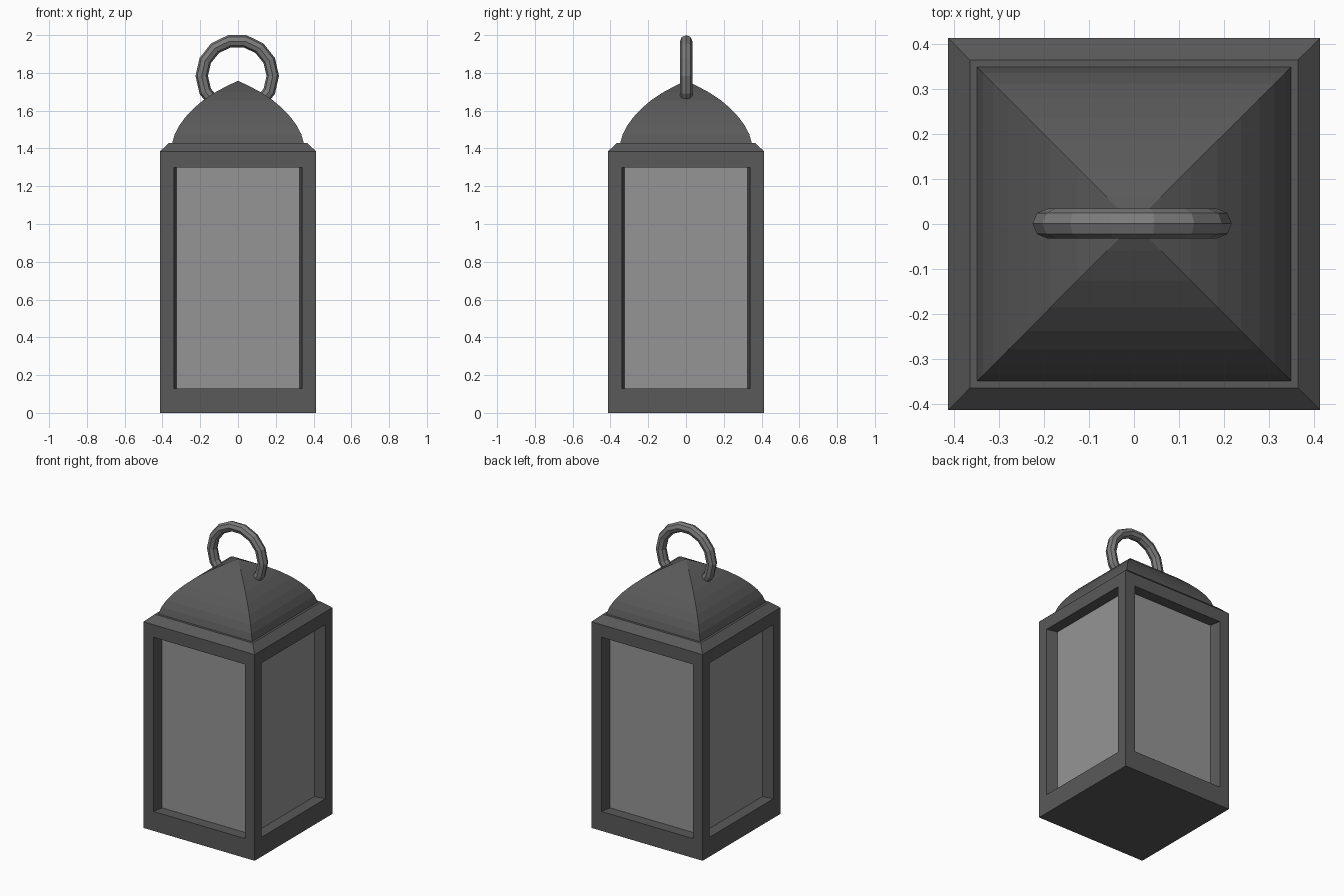
import bpy, bmesh
from math import radians

if "Cube" in bpy.data.objects:
    bpy.data.objects.remove(bpy.data.objects["Cube"])


def material(name, v):
    m = bpy.data.materials.new(name)
    m.diffuse_color = (v, v, v, 1)
    m.use_nodes = True
    m.node_tree.nodes["Principled BSDF"].inputs["Base Color"].default_value = m.diffuse_color
    return m


DARK = material("dark_metal", 0.1)
GLASS = material("glass", 0.3)
RING = material("ring_metal", 0.2)


def finish(name, bm, mat):
    bmesh.ops.remove_doubles(bm, verts=bm.verts, dist=1e-5)
    bmesh.ops.recalc_face_normals(bm, faces=bm.faces)
    me = bpy.data.meshes.new(name)
    bm.to_mesh(me)
    bm.free()
    me.materials.append(mat)
    ob = bpy.data.objects.new(name, me)
    bpy.context.collection.objects.link(ob)
    return ob


def loft(name, loops, mat):
    """Skin a list of point loops and cap both ends; a one-point last loop is an apex."""
    bm = bmesh.new()
    rings = [[bm.verts.new(p) for p in loop] for loop in loops]
    for a, b in zip(rings, rings[1:]):
        n = len(a)
        for i in range(n):
            j = (i + 1) % n
            if len(b) == 1:
                bm.faces.new((a[i], a[j], b[0]))
            else:
                bm.faces.new((a[i], a[j], b[j], b[i]))
    bm.faces.new(rings[0])
    if len(rings[-1]) > 2:
        bm.faces.new(rings[-1])
    return finish(name, bm, mat)


def square(h, z):
    if h == 0:
        return [(0, 0, z)]
    return [(-h, -h, z), (h, -h, z), (h, h, z), (-h, h, z)]


W = 0.413              # half width of the body
Z0, Z1 = 0.13, 1.30    # bottom and top of the windows

# Base and bevelled top frame
loft("base", [square(W, 0), square(W, Z0)], DARK)
loft("top_frame", [square(W, Z1), square(W, 1.385), square(0.364, 1.43)], DARK)

# Corner posts with slanted window reveals
section = [(W, W), (0.34, W), (0.325, 0.34), (0.34, 0.325), (W, 0.34)]
for side, sx in (("left", -1), ("right", 1)):
    for end, sy in (("front", -1), ("back", 1)):
        loft(f"post_{end}_{side}",
             [[(x * sx, y * sy, z) for x, y in section] for z in (Z0, Z1)], DARK)

# Recessed glass
loft("glass", [square(0.34, Z0), square(0.34, Z1)], GLASS)

# Curved four-sided roof
profile = [(0.348, 1.43), (0.335, 1.475), (0.312, 1.52), (0.279, 1.565),
           (0.237, 1.61), (0.185, 1.655), (0.125, 1.695), (0.06, 1.73), (0, 1.758)]
loft("roof", [square(h, z) for h, z in profile], DARK)

# Carrying ring
bpy.ops.mesh.primitive_torus_add(location=(-0.004, 0.001, 1.784), rotation=(radians(90), 0, 0),
                                 major_segments=14, minor_segments=8,
                                 major_radius=0.188, minor_radius=0.033)
ring = bpy.context.object
ring.name = "carrying_ring"
ring.data.materials.append(RING)
